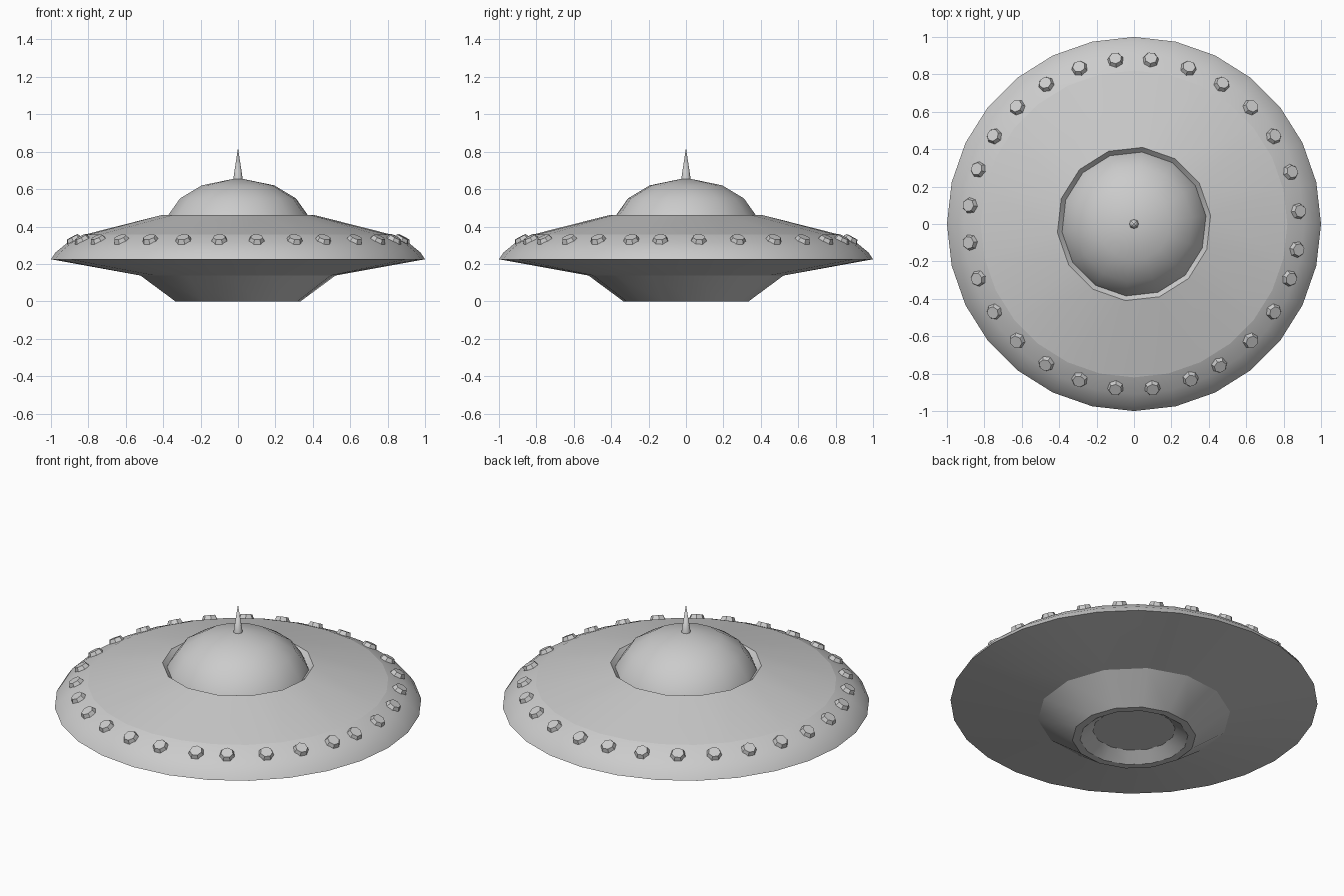
import bpy
import bmesh
from math import cos, sin, pi, radians
from mathutils import Matrix, Vector

cube = bpy.data.objects.get("Cube")
if cube:
    bpy.data.objects.remove(cube)

RIM, HUB = 28, 14          # side counts of the wide rim and of the inner parts
HUB_TURN = pi / RIM        # inner rings are turned by half a rim segment

metal = bpy.data.materials.new("grey metal")
metal.use_nodes = True
metal.diffuse_color = (0.6, 0.6, 0.6, 1)
metal.node_tree.nodes["Principled BSDF"].inputs["Base Color"].default_value = (0.6, 0.6, 0.6, 1)


def finish(name, bm, angle):
    """Turn a bmesh into a smooth-shaded object whose steep edges stay sharp."""
    mesh = bpy.data.meshes.new(name)
    bm.to_mesh(mesh)
    bm.free()
    mesh.materials.append(metal)
    obj = bpy.data.objects.new(name, mesh)
    bpy.context.collection.objects.link(obj)
    bpy.ops.object.select_all(action='DESELECT')
    bpy.context.view_layer.objects.active = obj
    obj.select_set(True)
    bpy.ops.object.shade_smooth_by_angle(angle=radians(angle))
    return obj


def ring(bm, radius, z, sides):
    """Add one ring of vertices; a zero radius gives a single point."""
    if radius == 0:
        return [bm.verts.new((0, 0, z))]
    turn = HUB_TURN if sides == HUB else 0
    angles = [turn + 2 * pi * i / sides for i in range(sides)]
    return [bm.verts.new((radius * cos(a), radius * sin(a), z)) for a in angles]


def bridge(bm, a, b):
    """Join two rings, of equal count, two to one, or ending in a point."""
    if len(a) < len(b):
        a, b = b, a
    n, m = len(a), len(b)
    for i in range(n):
        j = (i + 1) % n
        if m == 1:
            bm.faces.new((a[i], a[j], b[0]))
        elif m == n:
            bm.faces.new((a[i], a[j], b[j], b[i]))
        elif i % 2 == 0:
            bm.faces.new((a[i], a[j], b[i // 2]))
        else:
            bm.faces.new((a[i], a[j], b[(i // 2 + 1) % m], b[i // 2]))


def lathe(name, profile, upward, angle=60):
    """Build a turned surface from (radius, z, sides) rings."""
    bm = bmesh.new()
    rings = [ring(bm, *p) for p in profile]
    for a, b in zip(rings, rings[1:]):
        bridge(bm, a, b)
    bmesh.ops.recalc_face_normals(bm, faces=bm.faces)
    # open shells: flip so that the faces look up or down as wanted
    total = sum(f.normal.z * f.calc_area() for f in bm.faces)
    if (total > 0) != upward:
        bmesh.ops.reverse_faces(bm, faces=bm.faces)
    return finish(name, bm, angle)


# Saucer hull
lathe("rim", [(1, .225, RIM), (.975, .262, RIM), (.91, .315, RIM), (.82, .357, RIM)], True)
lathe("upper_deck", [(.82, .357, RIM), (.412, .461, HUB)], True)
lathe("dome_socket", [(.412, .461, HUB), (.387, .435, HUB)], True)
lathe("underside", [(1, .225, RIM), (.525, .138, HUB)], False)

# Base with a recessed bottom
lathe("base_skirt", [(.525, .138, HUB), (.337, 0, HUB)], False)
lathe("base_recess", [(.337, 0, HUB), (.295, 0, HUB), (.225, .05, HUB), (0, .05, HUB)], False, 25)

# Dome and antenna
lathe("dome", [(.387, .435, HUB), (.375, .462, HUB), (.312, .55, HUB),
               (.195, .62, HUB), (0, .66, HUB)], True)
bm = bmesh.new()
bmesh.ops.create_cone(bm, cap_ends=True, segments=8, radius1=.026, radius2=0, depth=.17,
                      matrix=Matrix.Translation((0, 0, .735)))
finish("antenna", bm, 60)

# Rim lights: tapered studs set square to the rim, slightly unevenly spaced
nudge = {0: -2, 1: -1, 6: .6, 22: .8, 23: -1, 27: -2.5}
bm = bmesh.new()
for i in range(RIM):
    a = 2 * pi * (i + .5) / RIM + radians(nudge.get(i, 0))
    normal = Vector((.48 * cos(a), .48 * sin(a), .88))
    place = Matrix.Translation((.885 * cos(a), .885 * sin(a), .33))
    face_out = normal.to_track_quat('Z', 'Y').to_matrix().to_4x4()
    bmesh.ops.create_cone(bm, cap_ends=True, segments=7, radius1=.048, radius2=.034,
                          depth=.032, matrix=place @ face_out)
finish("rim_lights", bm, 30)
